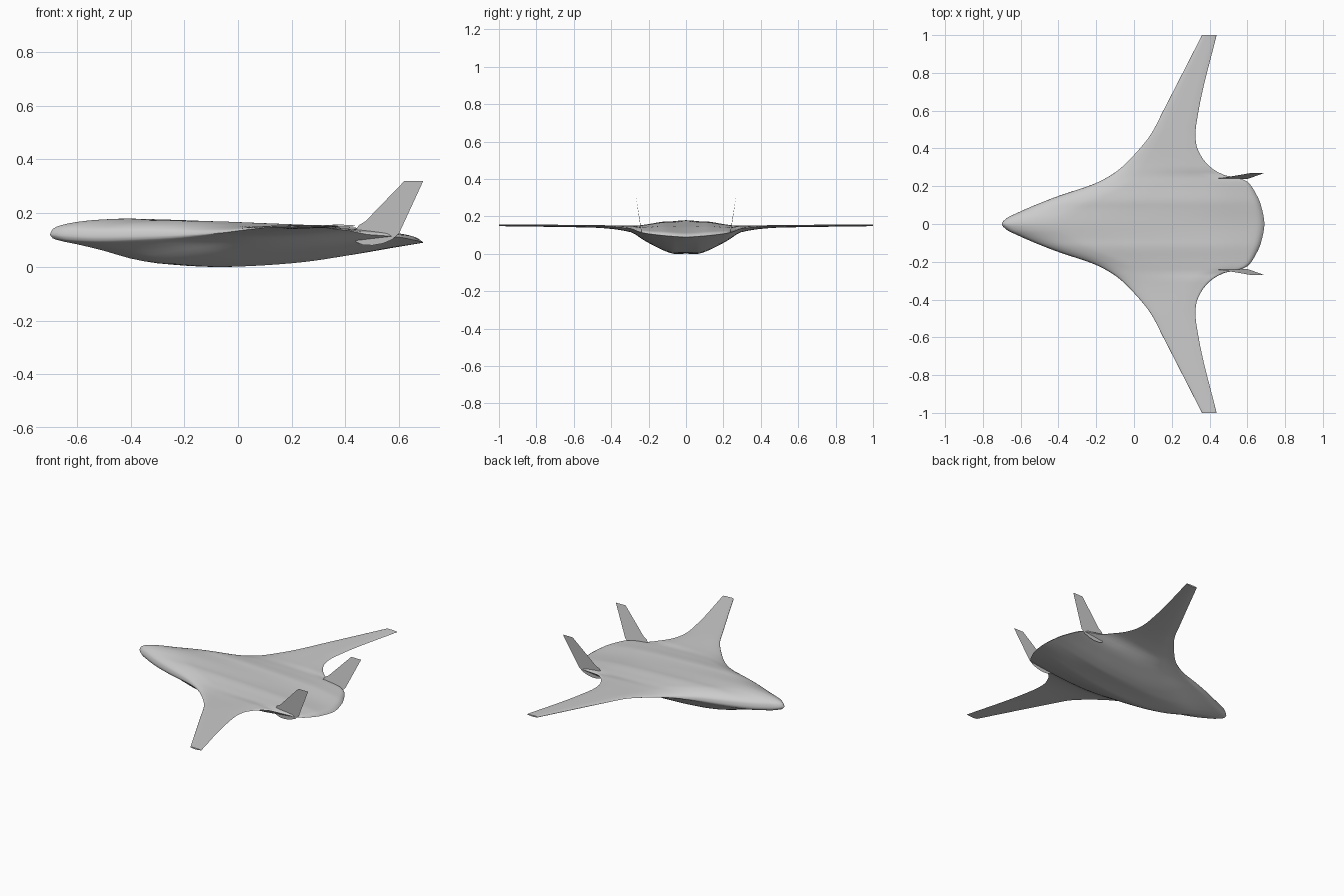
import bpy, math

cube = bpy.data.objects.get("Cube")
if cube:
    bpy.data.objects.remove(cube)

grey = bpy.data.materials.new("light grey")
grey.use_nodes = True
grey.diffuse_color = (0.6, 0.6, 0.6, 1)
grey.node_tree.nodes["Principled BSDF"].inputs["Base Color"].default_value = (0.6, 0.6, 0.6, 1)


def curve(points, flat_start=False):
    """Smooth monotone curve through (position, value) pairs."""
    n = len(points)
    secant = [(b[1] - a[1]) / (b[0] - a[0]) for a, b in zip(points, points[1:])]
    slope = [0 if flat_start else secant[0]]
    for a, b in zip(secant, secant[1:]):
        slope.append(2 * a * b / (a + b) if a * b > 0 else 0)
    slope.append(secant[-1])

    def value(t):
        i = max(k for k in range(n - 1) if k == 0 or points[k][0] <= t)
        (t0, v0), (t1, v1) = points[i], points[i + 1]
        h = t1 - t0
        s = (t - t0) / h
        return (v0 * (1 + 2 * s) * (1 - s) ** 2 + v1 * s * s * (3 - 2 * s)
                + h * slope[i] * s * (1 - s) ** 2 + h * slope[i + 1] * s * s * (s - 1))
    return value


def make(name, verts, faces):
    mesh = bpy.data.meshes.new(name)
    mesh.from_pydata(verts, [], faces)
    mesh.materials.append(grey)
    mesh.update()
    ob = bpy.data.objects.new(name, mesh)
    bpy.context.collection.objects.link(ob)
    return ob


# Planform edges and section heights along the span
lead_x = curve([(0, -.7), (.03, -.675), (.06, -.615), (.11, -.5), (.15, -.395), (.217, -.2),
                (.28, -.09), (.365, 0), (.476, .09), (.6, .155), (1, .36)], True)
trail_x = curve([(0, .69), (.1, .672), (.17, .64), (.22, .605), (.24, .57), (.255, .49), (.28, .434),
                 (.31, .395), (.36, .355), (.42, .33), (.47, .325), (.6, .342), (1, .437)], True)
lead_z = curve([(0, .12), (.1, .11), (.2, .116), (.3, .126), (.4, .138), (.5, .146), (1, .152)], True)
trail_z = curve([(0, .09), (.1, .096), (.2, .107), (.24, .114), (.3, .136), (.45, .146), (1, .152)], True)
upper = curve([(0, .066), (.1, .066), (.2, .045), (.3, .022), (.4, .012), (.5, .008), (1, .005)], True)
lower = curve([(0, .107), (.06, .105), (.1, .094), (.2, .054), (.3, .013), (.4, .007), (1, .004)], True)

# Fullness of the section from leading to trailing edge
top_shape = curve([(0, 0), (.004, .24), (.015, .43), (.036, .58), (.07, .74), (.13, .9), (.216, 1),
                   (.35, .98), (.5, .91), (.65, .83), (.79, .72), (.935, .42), (.985, .25), (1, 0)])
low_shape = curve([(0, 0), (.006, .12), (.036, .23), (.07, .31), (.144, .52), (.216, .77), (.29, .92),
                   (.42, 1), (.5, .96), (.65, .8), (.79, .52), (.935, .16), (1, 0)])

# Blended body and wings, lofted from tip to tip
CHORD, SPAN = 36, 56
chord = [(1 - math.cos(math.pi * i / CHORD)) / 2 for i in range(CHORD + 1)]
ring = [(u, 1) for u in chord] + [(u, -1) for u in reversed(chord[1:-1])]
verts, faces = [], []
for j in range(-SPAN, SPAN + 1):
    y = (abs(j) / SPAN) ** 1.6
    for u, side in ring:
        x = lead_x(y) + (trail_x(y) - lead_x(y)) * u
        z = lead_z(y) + (trail_z(y) - lead_z(y)) * u
        z += upper(y) * top_shape(u) if side > 0 else -lower(y) * low_shape(u)
        verts.append((x, math.copysign(y, j), z))
R = len(ring)
for j in range(2 * SPAN):
    for i in range(R):
        k = (i + 1) % R
        faces.append((j * R + i, j * R + k, (j + 1) * R + k, (j + 1) * R + i))
faces.append(tuple(reversed(range(R))))
faces.append(tuple(range(2 * SPAN * R, (2 * SPAN + 1) * R)))
body = make("body_and_wings", verts, faces)
bpy.context.view_layer.objects.active = body
body.select_set(True)
bpy.ops.object.shade_smooth_by_angle(angle=math.radians(40))
body.select_set(False)

# Canted thin tail fins with rounded roots
fin_outline = [(.62, .32), (.69, .32), (.6, .125), (.575, .102), (.54, .087), (.5, .08), (.465, .082),
               (.44, .092), (.433, .11), (.437, .135), (.45, .155), (.475, .17)]
for name, side in (("left_fin", 1), ("right_fin", -1)):
    pts = [(x, side * (.237 + .165 * max(0, z - .12)), z) for x, z in fin_outline]
    make(name, pts, [tuple(range(len(pts)))[::-side]])
